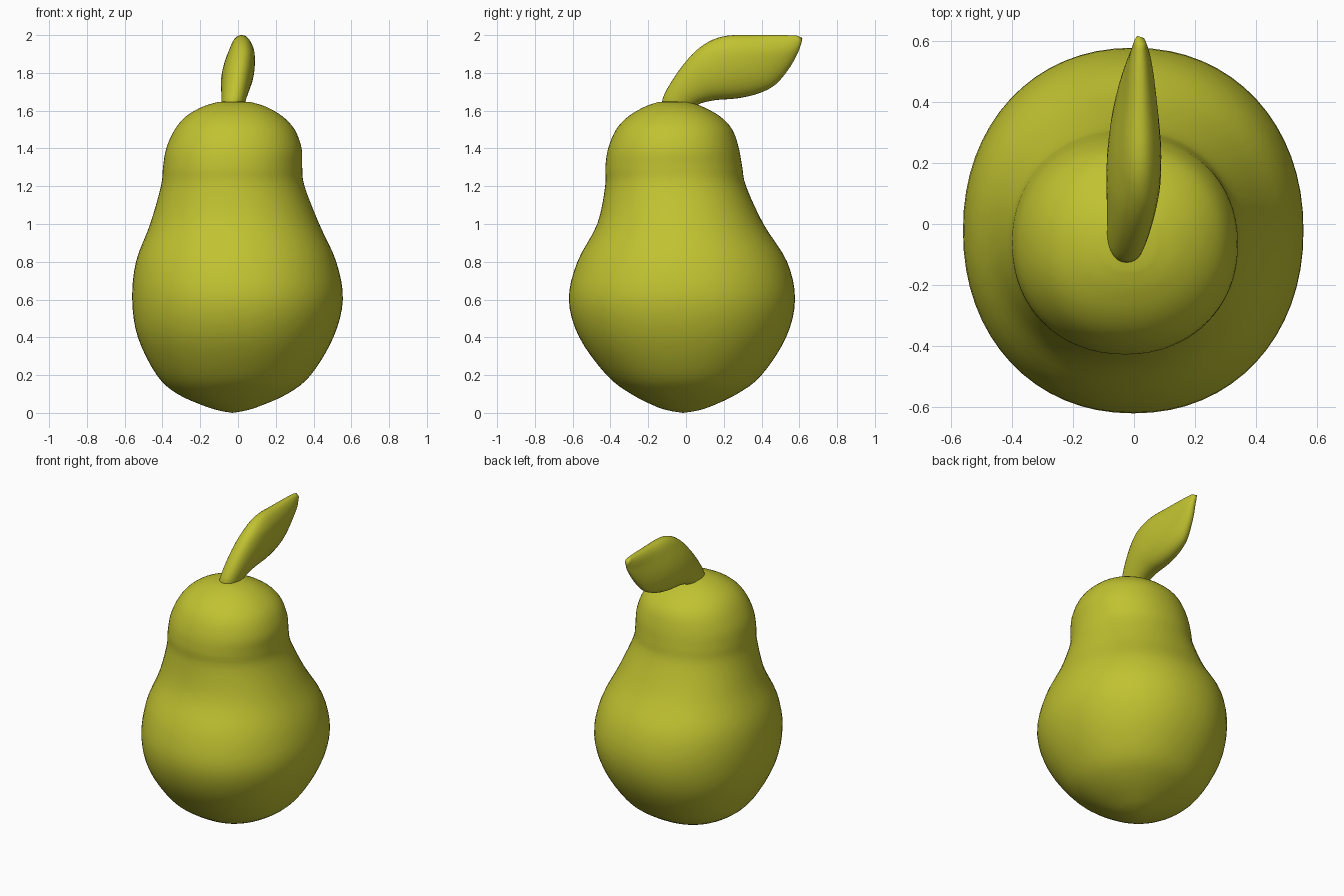
import bpy, bmesh, math
from mathutils import Vector

if "Cube" in bpy.data.objects:
    bpy.data.objects.remove(bpy.data.objects["Cube"])

skin = bpy.data.materials.new("pear_green")
skin.diffuse_color = (0.53, 0.54, 0.03, 1)
skin.use_nodes = True
skin.node_tree.nodes["Principled BSDF"].inputs["Base Color"].default_value = skin.diffuse_color


def refine(rows, steps):
    """Catmull-Rom interpolation of station rows."""
    vs = [Vector(r) for r in rows]
    out = []
    for i in range(len(vs) - 1):
        b, c = vs[i], vs[i + 1]
        a = vs[i - 1] if i else b
        d = vs[i + 2] if i + 2 < len(vs) else c
        for k in range(steps):
            t = k / steps
            out.append(b + (c - a) * (t / 2) + (a * 2 - b * 5 + c * 4 - d) * (t * t / 2)
                       + (b * 3 - a - c * 3 + d) * (t ** 3 / 2))
    out.append(vs[-1])
    return out


def spow(v, e):
    return math.copysign(abs(v) ** e, v)


def loft(name, rings, start, end):
    """Skin closed rings and close both ends onto a point."""
    bm = bmesh.new()
    loops = [[bm.verts.new(p) for p in r] for r in rings]
    n = len(loops[0])
    for a, b in zip(loops, loops[1:]):
        for i in range(n):
            bm.faces.new((a[i], a[(i + 1) % n], b[(i + 1) % n], b[i]))
    for loop, tip in ((loops[0], start), (loops[-1], end)):
        v = bm.verts.new(tip)
        for i in range(n):
            bm.faces.new((loop[i], loop[(i + 1) % n], v))
    bmesh.ops.recalc_face_normals(bm, faces=bm.faces)
    for f in bm.faces:
        f.smooth = True
    me = bpy.data.meshes.new(name)
    bm.to_mesh(me)
    bm.free()
    me.materials.append(skin)
    ob = bpy.data.objects.new(name, me)
    bpy.context.collection.objects.link(ob)
    return ob


# Pear body: height, left, right, front, back
body = [
    (0.008, -0.08, 0.02, -0.07, 0.04),
    (0.03, -0.16, 0.10, -0.15, 0.12),
    (0.10, -0.32, 0.26, -0.29, 0.27),
    (0.20, -0.43, 0.385, -0.42, 0.40),
    (0.40, -0.53, 0.505, -0.565, 0.53),
    (0.60, -0.56, 0.555, -0.62, 0.577),
    (0.80, -0.54, 0.52, -0.575, 0.535),
    (1.00, -0.465, 0.43, -0.47, 0.41),
    (1.20, -0.408, 0.352, -0.428, 0.318),
    (1.30, -0.397, 0.34, -0.427, 0.298),
    (1.40, -0.38, 0.337, -0.412, 0.28),
    (1.50, -0.335, 0.30, -0.37, 0.245),
    (1.57, -0.275, 0.235, -0.305, 0.18),
    (1.62, -0.19, 0.15, -0.22, 0.09),
    (1.645, -0.11, 0.07, -0.15, 0.02),
]
N = 64
rings = []
for z, l, r, f, b in (tuple(v) for v in refine(body, 4)):
    e = 2 / 2.12
    ring = []
    for i in range(N):
        a = 2 * math.pi * i / N
        ring.append(((l + r) / 2 + (r - l) / 2 * spow(math.cos(a), e),
                     (f + b) / 2 + (b - f) / 2 * spow(math.sin(a), e), z))
    rings.append(ring)
loft("pear_body", rings, (-0.03, -0.015, 0), (-0.02, -0.065, 1.652))

# Thick leaf: upper edge (y, z), lower edge (y, z), half thickness
leaf = [
    (-0.11, 1.60, 0.03, 1.58, 0.06),
    (-0.125, 1.66, 0.06, 1.63, 0.063),
    (-0.06, 1.78, 0.15, 1.655, 0.075),
    (0.03, 1.895, 0.27, 1.665, 0.085),
    (0.12, 1.965, 0.38, 1.69, 0.082),
    (0.22, 1.997, 0.47, 1.735, 0.07),
    (0.36, 2.00, 0.54, 1.815, 0.052),
    (0.50, 2.00, 0.587, 1.895, 0.034),
    (0.585, 1.998, 0.612, 1.96, 0.018),
]
rings = []
for uy, uz, ly, lz, h in (tuple(v) for v in refine(leaf, 4)):
    ring = []
    for i in range(32):
        a = 2 * math.pi * i / 32
        t = (1 + math.cos(a)) / 2
        y, z = ly + (uy - ly) * t, lz + (uz - lz) * t
        # lean towards +x with height
        lean = 0.16 * (min(z, 1.92) - 1.8)
        ring.append((lean + h * spow(math.sin(a), 0.9), y, min(z, 2.0)))
    rings.append(ring)
loft("leaf", rings, (-0.03, -0.04, 1.57), (0.01, 0.616, 1.985))
